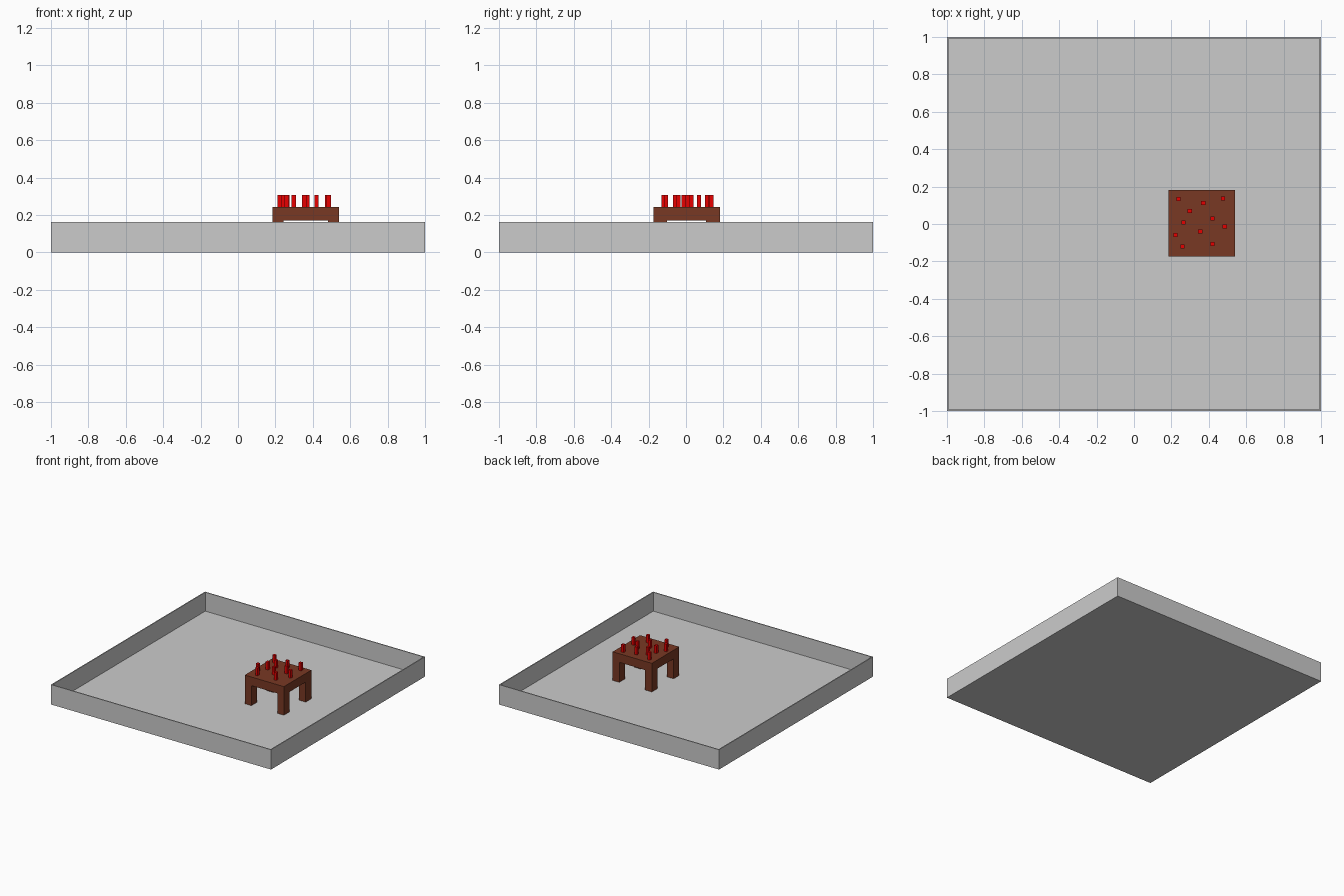
import bpy

if "Cube" in bpy.data.objects:
    bpy.data.objects.remove(bpy.data.objects["Cube"])


def colour(name, rgb):
    mat = bpy.data.materials.new(name)
    mat.diffuse_color = (*rgb, 1)
    mat.use_nodes = True
    mat.node_tree.nodes["Principled BSDF"].inputs["Base Color"].default_value = mat.diffuse_color
    return mat


def box(name, x0, x1, y0, y1, z0, z1, mat=None):
    bpy.ops.mesh.primitive_cube_add(
        size=1, location=((x0 + x1) / 2, (y0 + y1) / 2, (z0 + z1) / 2))
    ob = bpy.context.object
    ob.name = name
    ob.scale = (x1 - x0, y1 - y0, z1 - z0)
    bpy.ops.object.transform_apply(location=False, rotation=False, scale=True)
    if mat:
        ob.data.materials.append(mat)
    return ob


brown = colour("brown", (0.19, 0.04, 0.017))
red = colour("red", (0.8, 0.0, 0.0))

# Shallow open tray: thin floor and four thin walls
T, H = 0.008, 0.163
box("tray_floor", -1, 1, -1, 1, 0, T)
for side, s in (("left", -1), ("right", 1)):
    a, b = sorted((s, s * (1 - T)))
    box(side + "_wall", a, b, -1, 1, T, H)
for side, s in (("front", -1), ("back", 1)):
    a, b = sorted((s, s * (1 - T)))
    box(side + "_wall", -1 + T, 1 - T, a, b, T, H)

# Small table standing on the floor
X0, X1, Y0, Y1, TOP, UNDER = 0.184, 0.54, -0.175, 0.181, 0.243, 0.172
box("table_top", X0, X1, Y0, Y1, UNDER, TOP, brown)
LX, LY = 0.06, 0.073
for fb, y in (("front", Y0), ("back", Y1 - LY)):
    for lr, x in (("left", X0), ("right", X1 - LX)):
        box(f"{fb}_{lr}_leg", x, x + LX, y, y + LY, T, UNDER, brown)

# Scattered square pegs on the table
pegs = [(0.238, 0.134), (0.37, 0.112), (0.475, 0.136), (0.298, 0.07),
        (0.265, 0.008), (0.42, 0.03), (0.485, -0.013), (0.222, -0.059),
        (0.354, -0.04), (0.26, -0.12), (0.42, -0.107)]
R = 0.011
for i, (x, y) in enumerate(pegs, 1):
    box(f"peg_{i}", x - R, x + R, y - R, y + R, TOP, 0.306, red)
